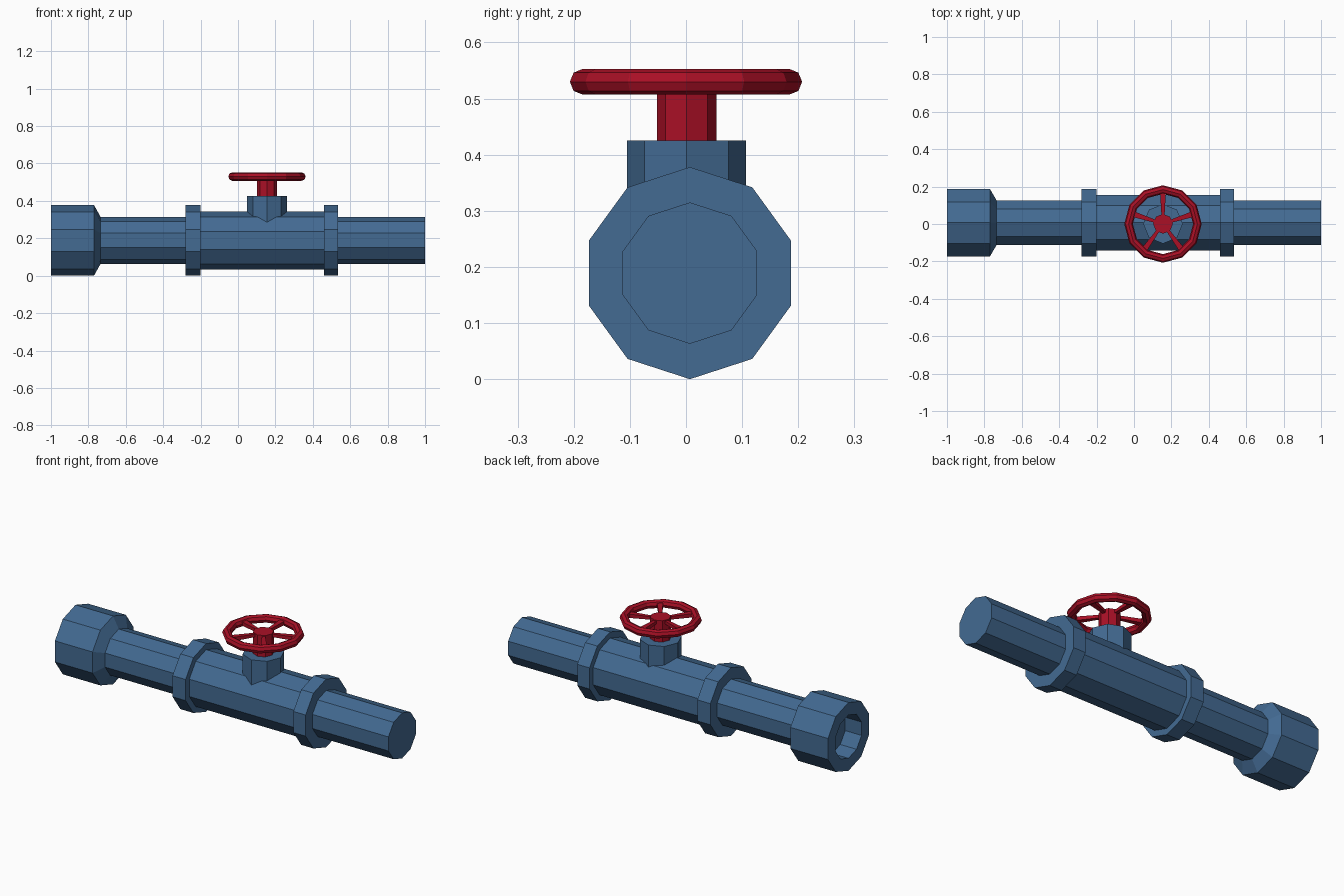
import bpy, bmesh, math
from mathutils import Matrix, Vector

if "Cube" in bpy.data.objects:
    bpy.data.objects.remove(bpy.data.objects["Cube"])


def material(name, rgb):
    m = bpy.data.materials.new(name)
    m.diffuse_color = (*rgb, 1)
    m.use_nodes = True
    m.node_tree.nodes["Principled BSDF"].inputs["Base Color"].default_value = m.diffuse_color
    return m


BLUE = material("pipe blue", (0.056, 0.145, 0.29))
RED = material("valve red", (0.40, 0.005, 0.019))
VX, VY = 0.155, 0.001       # valve axis
WHEEL_Z = 0.53


def finish(name, bm, mat):
    bmesh.ops.recalc_face_normals(bm, faces=bm.faces[:])
    me = bpy.data.meshes.new(name)
    bm.to_mesh(me)
    bm.free()
    me.materials.append(mat)
    ob = bpy.data.objects.new(name, me)
    bpy.context.collection.objects.link(ob)
    return ob


def lathe_x(name, profile, sides, y, z, mat):
    """Revolve (x, radius) points around the x axis, a corner on top, capped ends."""
    bm = bmesh.new()
    rings = []
    for x, r in profile:
        ring = []
        for i in range(sides):
            a = 2 * math.pi * i / sides
            ring.append(bm.verts.new((x, y + r * math.sin(a), z + r * math.cos(a))))
        rings.append(ring)
    for a, b in zip(rings, rings[1:]):
        for i in range(sides):
            j = (i + 1) % sides
            bm.faces.new((a[i], a[j], b[j], b[i]))
    bm.faces.new(rings[0])
    bm.faces.new(rings[-1])
    return finish(name, bm, mat)


def post(name, r, z0, z1, mat):
    """Upright eight-sided post on the valve axis."""
    bm = bmesh.new()
    bmesh.ops.create_cone(bm, cap_ends=True, segments=8, radius1=r, radius2=r,
                          depth=z1 - z0,
                          matrix=Matrix.Translation((VX, VY, (z0 + z1) / 2)))
    return finish(name, bm, mat)


# Pipe with hollow socket, two collars and the thicker valve body
lathe_x("pipe", [
    (-0.90, 0.120), (-1.0, 0.120), (-1.0, 0.189), (-0.77, 0.189), (-0.735, 0.126),
    (-0.28, 0.126), (-0.28, 0.189), (-0.20, 0.189), (-0.20, 0.155),
    (0.46, 0.155), (0.46, 0.189), (0.535, 0.189), (0.535, 0.126), (1.0, 0.126),
], 10, 0.007, 0.189, BLUE)

# Bonnet and stem
post("bonnet", 0.106, 0.24, 0.425, BLUE)
post("stem", 0.053, 0.42, 0.543, RED)

# Handwheel rim
bm = bmesh.new()
N, M, R, T = 12, 8, 0.184, 0.023
grid = []
for i in range(N):
    a = 2 * math.pi * i / N
    ring = []
    for k in range(M):
        t = 2 * math.pi * k / M
        d = R + T * math.cos(t)
        ring.append(bm.verts.new((VX + d * math.cos(a), d * math.sin(a),
                                  WHEEL_Z + T * math.sin(t))))
    grid.append(ring)
for i in range(N):
    for k in range(M):
        a, b, l = grid[i], grid[(i + 1) % N], (k + 1) % M
        bm.faces.new((a[k], b[k], b[l], a[l]))
finish("handwheel_rim", bm, RED)

# Five tapered spokes, wider toward the rim
for s in range(5):
    bm = bmesh.new()
    bmesh.ops.create_cube(bm, size=1)
    rot = Matrix.Rotation(math.radians(90 + 72 * s), 3, 'Z')
    for v in bm.verts:
        outer = v.co.x > 0
        w = 0.032 if outer else 0.016
        h = 0.022 if outer else 0.016
        p = rot @ Vector((0.178 if outer else 0.04, v.co.y * w, v.co.z * h))
        v.co = p + Vector((VX, VY, WHEEL_Z))
    finish(f"spoke_{s + 1}", bm, RED)
